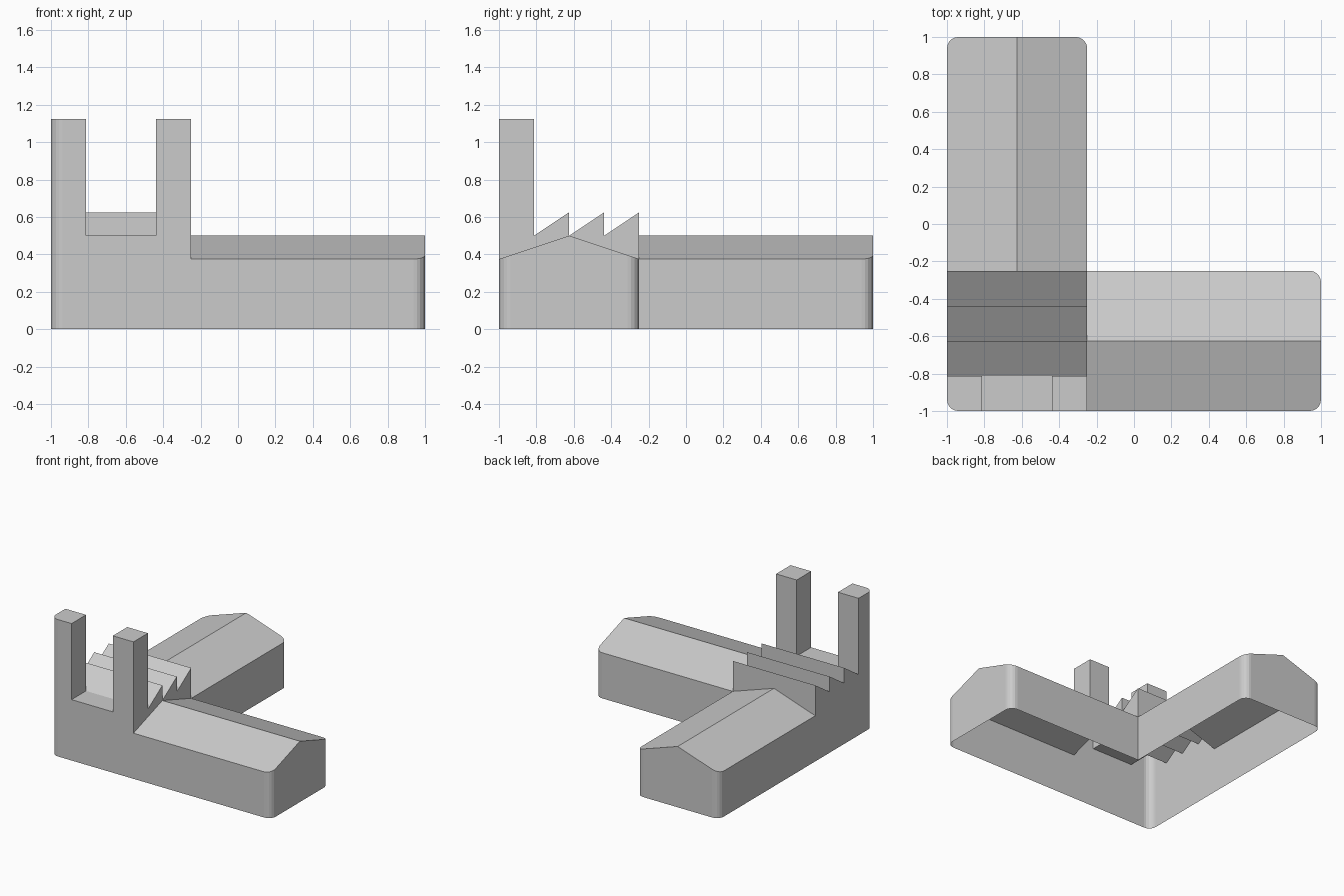
import bpy, bmesh
from mathutils import Vector

if "Cube" in bpy.data.objects:
    bpy.data.objects.remove(bpy.data.objects["Cube"], do_unlink=True)

INNER, RIDGE = -0.25, -0.625      # inner wall line and roof ridge line
EAVE, DECK, TOOTH, TOP = 0.375, 0.5, 0.625, 1.125
STEP = 0.1875                     # tower width and tooth length

grey = bpy.data.materials.new("plain grey")
grey.use_nodes = True
colour = (0.6, 0.6, 0.6, 1)
grey.diffuse_color = colour
grey.node_tree.nodes["Principled BSDF"].inputs["Base Color"].default_value = colour


def prism(name, profile, along, start, end, corners=()):
    """Extrude a (side, z) profile along x or y, rounding the vertical edges at corners."""
    def place(s, z, t):
        return (t, s, z) if along == "x" else (s, t, z)
    bm = bmesh.new()
    face = bm.faces.new([bm.verts.new(place(s, z, start)) for s, z in profile])
    grown = bmesh.ops.extrude_face_region(bm, geom=[face])["geom"]
    shift = Vector(place(0, 0, end - start))
    bmesh.ops.translate(bm, vec=shift,
                        verts=[g for g in grown if isinstance(g, bmesh.types.BMVert)])
    bmesh.ops.recalc_face_normals(bm, faces=bm.faces)
    rounded = [e for e in bm.edges
               if any(all((v.co.xy - Vector(c)).length < 1e-4 for v in e.verts)
                      for c in corners)]
    if rounded:
        bmesh.ops.bevel(bm, geom=rounded, offset=0.0625, segments=5,
                        profile=0.5, affect="EDGES")
    mesh = bpy.data.meshes.new(name)
    bm.to_mesh(mesh)
    bm.free()
    mesh.materials.append(grey)
    obj = bpy.data.objects.new(name, mesh)
    bpy.context.collection.objects.link(obj)
    return obj


def combine(target, tool, operation):
    """Apply a boolean and discard the tool object."""
    mod = target.modifiers.new(operation.lower(), "BOOLEAN")
    mod.operation, mod.solver, mod.object = operation, "EXACT", tool
    bpy.context.view_layer.objects.active = target
    bpy.ops.object.modifier_apply(modifier=mod.name)
    bpy.data.objects.remove(tool, do_unlink=True)


# corner block: tall front slab followed by three saw teeth
y = -1 + STEP
side = [(-1, 0), (-1, TOP), (y, TOP), (y, DECK)]
for i in range(3):
    y += STEP
    side += [(y, TOOTH), (y, DECK if i < 2 else 0)]
building = prism("sawtooth_building", side, "x", -1, INNER, [(-1, -1)])

# gap that leaves two towers standing on the front slab
gap = [(-1.2, DECK), (-1.2, 1.4), (-1 + STEP, 1.4), (-1 + STEP, DECK)]
combine(building, prism("tower_gap", gap, "x", -1 + STEP, INNER - STEP), "DIFFERENCE")

# two gabled wings
gable = [(-1, 0), (-1, EAVE), (RIDGE, DECK), (INNER, EAVE), (INNER, 0)]
for name, along in (("side_wing", "x"), ("back_wing", "y")):
    ends = [(1, s) if along == "x" else (s, 1) for s in (-1, INNER)]
    combine(building, prism(name, gable, along, INNER, 1, ends), "UNION")

# merge coplanar faces and open the underside
bm = bmesh.new()
bm.from_mesh(building.data)
bmesh.ops.remove_doubles(bm, verts=bm.verts, dist=1e-4)
floor = [f for f in bm.faces if f.calc_center_median().z < 1e-3]
bmesh.ops.delete(bm, geom=floor, context="FACES")
bmesh.ops.dissolve_limit(bm, angle_limit=0.01, verts=bm.verts, edges=bm.edges)
bm.to_mesh(building.data)
bm.free()
